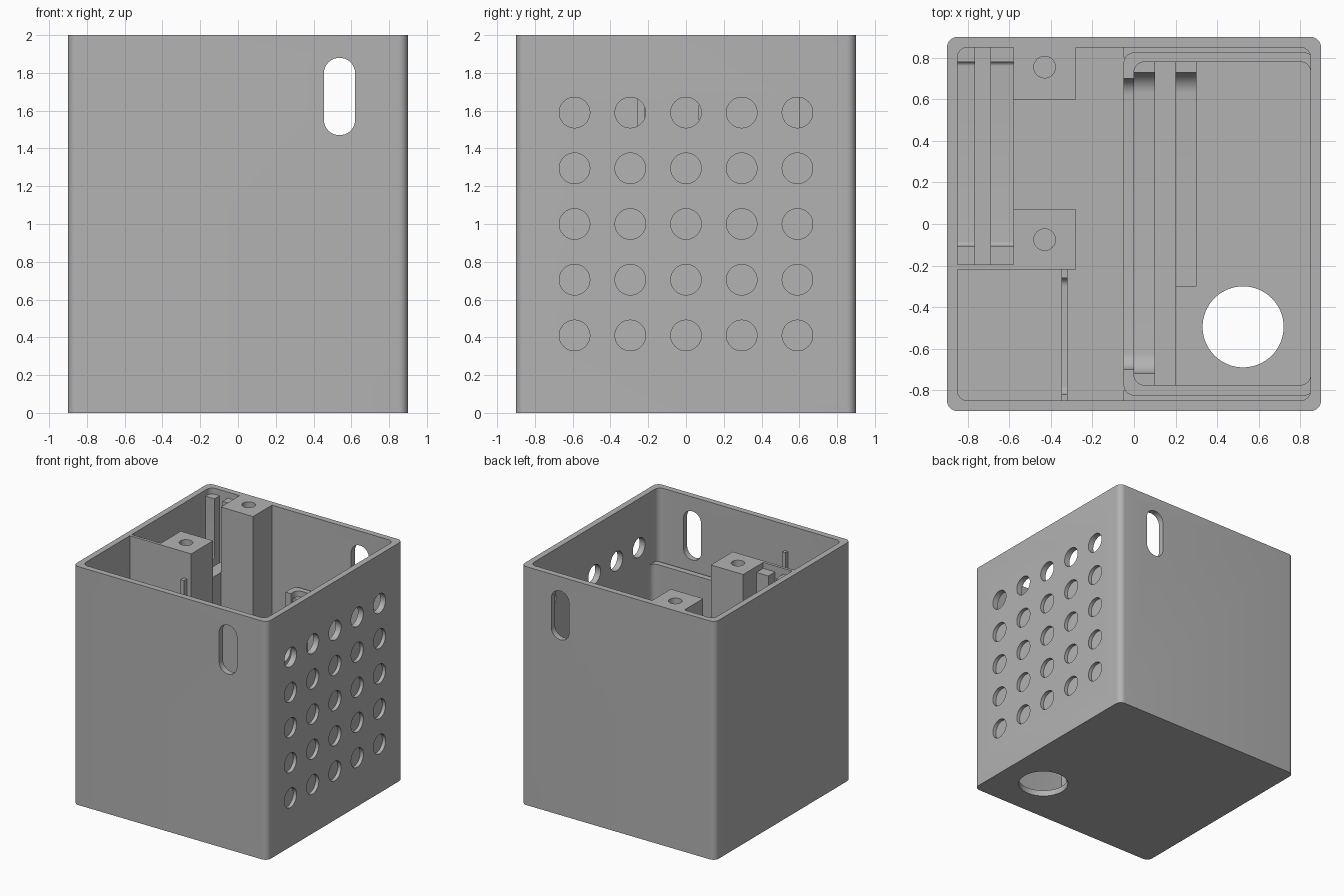
import bpy, bmesh
from math import pi, cos, sin

if "Cube" in bpy.data.objects:
    bpy.data.objects.remove(bpy.data.objects["Cube"], do_unlink=True)

grey = bpy.data.materials.new("plain_grey")
grey.use_nodes = True
COLOUR = (0.45, 0.45, 0.45, 1)
grey.diffuse_color = COLOUR
grey.node_tree.nodes["Principled BSDF"].inputs["Base Color"].default_value = COLOUR

FLOOR = 0.05


def arc(cx, cy, r, a0, a1, n):
    return [(cx + r * cos(a0 + (a1 - a0) * i / n), cy + r * sin(a0 + (a1 - a0) * i / n))
            for i in range(n + 1)]


def rounded(x0, x1, y0, y1, r, n=8):
    """Rounded rectangle outline."""
    corners = [(x1 - r, y1 - r), (x0 + r, y1 - r), (x0 + r, y0 + r), (x1 - r, y0 + r)]
    pts = []
    for k, (cx, cy) in enumerate(corners):
        pts += arc(cx, cy, r, k * pi / 2, (k + 1) * pi / 2, n)
    return pts


def circle(cx, cy, r, n=40):
    return arc(cx, cy, r, 0, 2 * pi, n)[:-1]


def notched(y0, y1, top, n0, n1, sill, r):
    """Upright panel outline with an open notch that has rounded lower corners."""
    pts = [(y0, FLOOR), (y1, FLOOR), (y1, top)]
    if n1 < y1:
        pts.append((n1, top))
        pts += arc(n1 - r, sill + r, r, 0, -pi / 2, 8)
    else:
        pts[-1] = (y1, sill)
    if n0 > y0:
        pts += arc(n0 + r, sill + r, r, -pi / 2, -pi, 8)
        pts += [(n0, top), (y0, top)]
    else:
        pts.append((y0, sill))
    return pts


def prism(name, outline, lo, hi, axis="z"):
    """Extrude an outline along an axis."""
    place = {"z": lambda a, b, c: (a, b, c),
             "x": lambda a, b, c: (c, a, b),
             "y": lambda a, b, c: (a, c, b)}[axis]
    bm = bmesh.new()
    face = bm.faces.new([bm.verts.new(place(a, b, lo)) for a, b in outline])
    ext = bmesh.ops.extrude_face_region(bm, geom=[face])
    verts = [v for v in ext["geom"] if isinstance(v, bmesh.types.BMVert)]
    bmesh.ops.translate(bm, verts=verts, vec=place(0, 0, hi - lo))
    bmesh.ops.recalc_face_normals(bm, faces=bm.faces)
    mesh = bpy.data.meshes.new(name)
    bm.to_mesh(mesh)
    bm.free()
    mesh.materials.append(grey)
    obj = bpy.data.objects.new(name, mesh)
    bpy.context.collection.objects.link(obj)
    return obj


def block(name, x0, x1, y0, y1, z0, z1):
    return prism(name, [(x0, y0), (x1, y0), (x1, y1), (x0, y1)], z0, z1)


def cut(obj, cutters):
    """Subtract the cutters, then remove them."""
    bpy.context.view_layer.objects.active = obj
    for c in cutters:
        mod = obj.modifiers.new("cut", "BOOLEAN")
        mod.operation, mod.solver, mod.object = "DIFFERENCE", "EXACT", c
        bpy.ops.object.modifier_apply(modifier=mod.name)
        bpy.data.objects.remove(c, do_unlink=True)
    return obj


# Outer case with cavity, vents, side slots and floor opening
case = prism("case", rounded(-0.9, 0.9, -0.9, 0.9, 0.05), 0, 2)
cutters = [prism("cavity", rounded(-0.85, 0.85, -0.85, 0.85, 0.05), FLOOR, 2.1),
           prism("slot_cut", rounded(0.455, 0.62, 1.47, 1.88, 0.082), -1, 1, "y"),
           prism("floor_cut", circle(0.525, -0.495, 0.195, 64), -0.1, 0.15)]
for i in range(5):
    for j in range(5):
        cutters.append(prism("vent_cut", circle((i - 2) * 0.295, 1 + (j - 2) * 0.295, 0.081),
                             0.8, 1, "x"))
cut(case, cutters)

# Inner tank wall with overflow window
tank = prism("tank_wall", rounded(-0.05, 0.87, -0.825, 0.825, 0.05), FLOOR, 1.39)
cut(tank, [prism("tank_cavity", rounded(0, 0.85, -0.775, 0.78, 0.05), 0, 1.5),
           prism("window_cut", rounded(-0.7, 0.7, 0.85, 2.2, 0.08), -0.1, 0.05, "x")])
for side, y0, y1 in (("front", -0.86, -0.8), ("back", 0.8, 0.86)):
    block("tank_filler_" + side, -0.05, 0.86, y0, y1, FLOOR, 1.35)

# Filter guide frames and the sill between them
prism("filter_frame_left", notched(-0.79, 0.79, 1.34, -0.72, 0.73, 0.2, 0.1), -0.01, 0.1, "x")
prism("filter_frame_right", notched(-0.3, 0.79, 1.34, -0.3, 0.73, 0.2, 0.1), 0.2, 0.3, "x")
block("filter_sill", 0.1, 0.2, -0.78, 0.79, 0.04, 0.08)

# Screw posts
for side, y0, y1, hole in (("front", -0.22, 0.07, -0.075), ("back", 0.6, 0.86, 0.755)):
    post = block("screw_post_" + side, -0.58, -0.28, y0, y1, FLOOR, 2)
    cut(post, [prism("screw_cut", circle(-0.43, hole, 0.052), 1.6, 2.1)])

# Left compartment: partition, slotted card guides and thin weir
block("partition", -0.86, -0.58, -0.22, -0.195, FLOOR, 2)
for side, x0, x1 in (("outer", -0.86, -0.765), ("inner", -0.69, -0.58)):
    prism("card_guide_" + side, notched(-0.195, 0.86, 1.95, -0.105, 0.78, 1.45, 0.02),
          x0, x1, "x")
prism("thin_weir", notched(-0.86, -0.22, 1.78, -0.82, -0.26, 1.45, 0.04), -0.35, -0.32, "x")

# Smooth the rounded surfaces
for obj in list(bpy.context.scene.objects):
    if obj.type == "MESH" and obj.data.materials and obj.data.materials[0] == grey:
        bpy.ops.object.select_all(action="DESELECT")
        obj.select_set(True)
        bpy.context.view_layer.objects.active = obj
        bpy.ops.object.shade_smooth_by_angle(angle=pi / 6)
